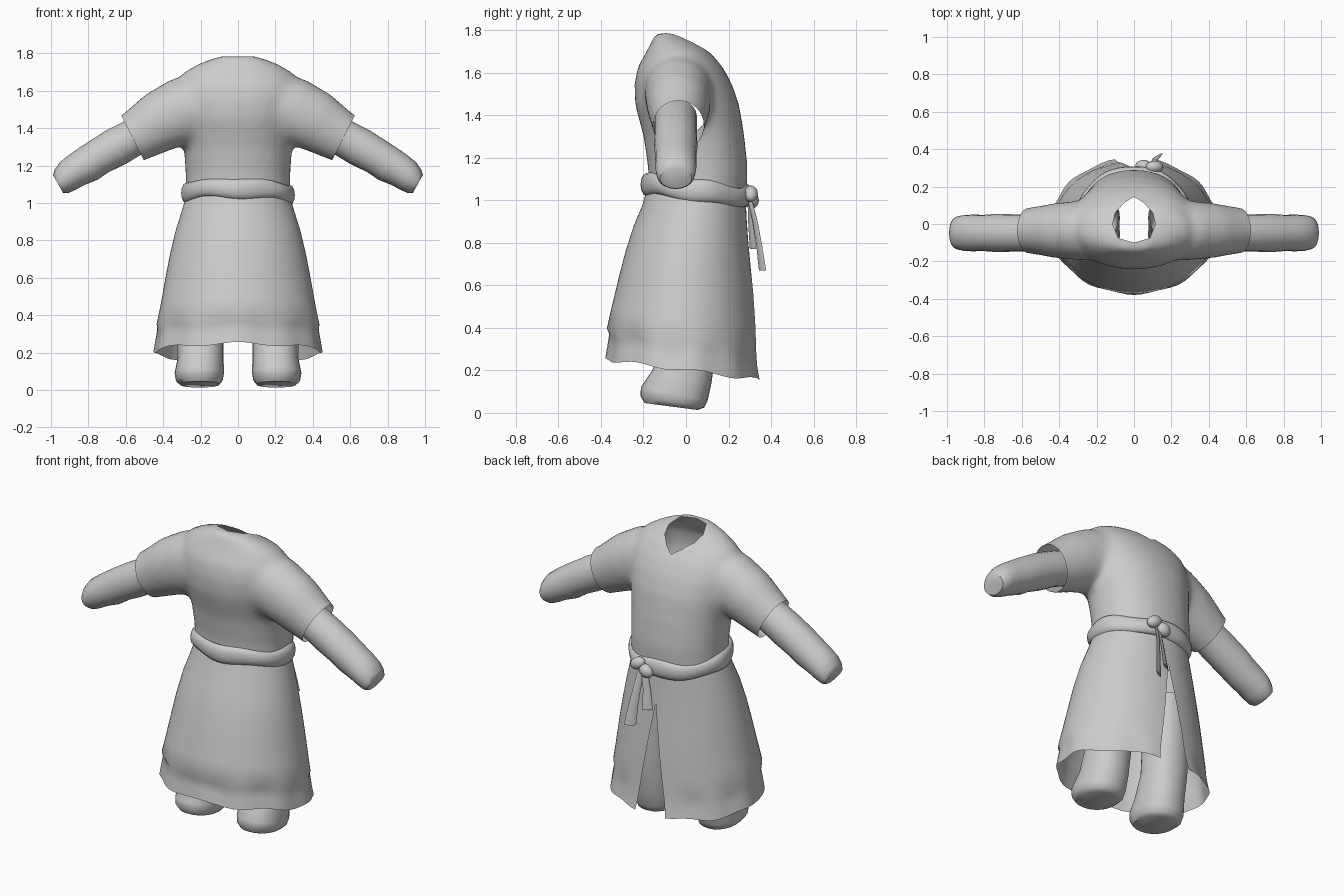
import bpy, bmesh, math
from mathutils import Vector as V

if "Cube" in bpy.data.objects:
    bpy.data.objects.remove(bpy.data.objects["Cube"])

cloth = bpy.data.materials.new("grey_cloth")
cloth.diffuse_color = (0.6, 0.6, 0.6, 1)
cloth.use_nodes = True
cloth.node_tree.nodes["Principled BSDF"].inputs["Base Color"].default_value = cloth.diffuse_color
X, Y, Z = V((1, 0, 0)), V((0, 1, 0)), V((0, 0, 1))


def ring(c, u, v, hu, hv, n=32, p=1.0):
    """Rounded ring around c; p below 1 makes it squarer."""
    out = []
    for i in range(n):
        a = 2 * math.pi * i / n
        f = lambda t: math.copysign(abs(t) ** p, t)
        out.append(V(c) + u * hu * f(math.cos(a)) + v * hv * f(math.sin(a)))
    return out


def add_loft(bm, rings, start=True, end=True, closed=True, loop=False):
    vs = [[bm.verts.new(p) for p in r] for r in rings]
    n = len(vs[0])
    pairs = list(zip(vs, vs[1:])) + ([(vs[-1], vs[0])] if loop else [])
    for a, b in pairs:
        for i in range(n if closed else n - 1):
            j = (i + 1) % n
            bm.faces.new((a[i], a[j], b[j], b[i]))
    if start and not loop:
        bm.faces.new(vs[0][::-1])
    if end and not loop:
        bm.faces.new(vs[-1])


def finish(name, bm, angle=50, recalc=True):
    if recalc:
        bmesh.ops.recalc_face_normals(bm, faces=bm.faces[:])
    me = bpy.data.meshes.new(name)
    bm.to_mesh(me)
    bm.free()
    me.materials.append(cloth)
    ob = bpy.data.objects.new(name, me)
    bpy.context.collection.objects.link(ob)
    bpy.ops.object.select_all(action='DESELECT')
    ob.select_set(True)
    bpy.context.view_layer.objects.active = ob
    bpy.ops.object.shade_smooth_by_angle(angle=math.radians(angle))
    return ob


# Tunic top: torso and short sleeves fused into one smooth surface
bm = bmesh.new()
torso = [(0.97, .28, -.175, .285), (1.15, .28, -.178, .29), (1.3, .29, -.20, .275),
         (1.45, .32, -.24, .25), (1.55, .335, -.243, .215), (1.63, .33, -.225, .17),
         (1.70, .29, -.185, .11), (1.75, .20, -.16, .03), (1.785, .10, -.145, -.04)]
add_loft(bm, [ring((0, (f + b) / 2, z), X, Y, hx, (b - f) / 2, p=.92) for z, hx, f, b in torso])
for s in (1, -1):
    out, up = V((s * .89, 0, -.45)), V((s * .45, 0, .89))
    sleeve = [(.16, 1.53, .18, .16), (.28, 1.495, .185, .16), (.42, 1.435, .165, .147),
              (.56, 1.35, .137, .122), (.62, 1.32, .13, .115)]
    add_loft(bm, [ring((s * x, -.035, z), Y, up, hy, hz) for x, z, hz, hy in sleeve])
tmp = finish("tunic_draft", bm)
m = tmp.modifiers.new("fuse", 'REMESH')
m.mode, m.voxel_size = 'VOXEL', 0.022
m = tmp.modifiers.new("soften", 'SMOOTH')
m.factor, m.iterations = 0.5, 8
bm = bmesh.new()
bm.from_mesh(tmp.evaluated_get(bpy.context.evaluated_depsgraph_get()).to_mesh())
bpy.data.objects.remove(tmp)


def slice_at(co, no, outer=False):
    bmesh.ops.bisect_plane(bm, geom=bm.verts[:] + bm.edges[:] + bm.faces[:], dist=1e-5,
                           plane_co=co, plane_no=no, clear_outer=outer)


# Open the waist and the cuffs, then cut the pointed neck hole
slice_at((0, 0, 1.02), (0, -.12, -1), True)
for s in (1, -1):
    slice_at((s * .565, 0, 1.35), (s * .89, 0, -.45), True)
half = [(0, .145), (.05, .115), (.1, .06), (.115, 0), (.085, -.075), (0, -.1)]
neck = [V((x, y, 0)) for x, y in half] + [V((-x, y, 0)) for x, y in half[-2:0:-1]]
planes = []
for a, b in zip(neck, neck[1:] + neck[:1]):
    no = (b - a).cross(Z)
    no *= -1 if no.dot(a) < 0 else 1
    planes.append((a, no))
    slice_at(a, no)
hole = [f for f in bm.faces if f.calc_center_median().z > 1.4
        and all((f.calc_center_median() - a).dot(n) < 0 for a, n in planes)]
bmesh.ops.delete(bm, geom=hole, context='FACES')
finish("tunic_top", bm, 60, False)

# Skirt: flared shell with a slit at the back and a rippled hem
bm = bmesh.new()
rows = [(1.05, .275, -.178, .28), (.95, .305, -.205, .285), (.85, .335, -.245, .292),
        (.72, .365, -.285, .305), (.6, .388, -.315, .318), (.45, .415, -.35, .33),
        (.35, .435, -.372, .335), (.315, .43, -.357, .335), (.26, .44, -.365, .34),
        (.2, .45, -.375, .352)]
rings = []
for z, hx, f, b in rows:
    gap = math.asin(max(0, (.85 - z) / .65 * .10) / hx)
    ripple = .012 if z < .33 else 0
    r = []
    for i in range(65):
        a = math.pi / 2 + gap + (2 * math.pi - 2 * gap) * i / 64
        k = 1 + ripple * math.sin(a * 11)
        y = (f + b) / 2 + (b - f) / 2 * math.sin(a) * k
        r.append(V((hx * math.cos(a) * k, y, z - .13 * y + ripple * .7 * math.sin(a * 7))))
    rings.append(r)
add_loft(bm, rings, False, False, closed=False)
bmesh.ops.remove_doubles(bm, verts=bm.verts[:], dist=1e-4)
finish("skirt", bm, 60)

# Belt: tilted, slightly uneven cloth roll
bm = bmesh.new()
rings = []
for i in range(48):
    a = 2 * math.pi * i / 48
    d = V((math.cos(a), math.sin(a), 0))
    c = V((.278 * d.x, .05 + .235 * d.y, 0))
    c.z = 1.055 - .13 * c.y - .02 * c.x + .006 * math.sin(5 * a)
    rings.append(ring(c, d, Z, .026 + .003 * math.sin(7 * a), .05 + .005 * math.sin(4 * a + 1), 12))
add_loft(bm, rings, loop=True)
finish("belt", bm)

# Knot: two crossing lobes on the back of the belt
for name, c, r, tilt in (("knot_upper", (.11, .305, 1.03), (.05, .033, .035), .5),
                         ("knot_lower", (.05, .31, 1.0), (.045, .033, .038), -.5)):
    bm = bmesh.new()
    bmesh.ops.create_uvsphere(bm, u_segments=16, v_segments=10, radius=1)
    bmesh.ops.scale(bm, vec=r, verts=bm.verts)
    ob = finish(name, bm)
    ob.location, ob.rotation_euler = c, (0, tilt, 0)

# Hanging belt ends: flat widening strips
for name, pts in (("long_tie", [(.09, .30, 1.0, .018), (.10, .325, .9, .022),
                                (.115, .345, .78, .028), (.125, .36, .67, .034)]),
                  ("short_tie", [(.07, .30, .99, .018), (.05, .305, .88, .022), (.04, .315, .77, .03)])):
    bm = bmesh.new()
    u = V((.85, .5, 0))
    add_loft(bm, [ring((x, y, z), u, V((-.5, .85, 0)), w, .007, 8) for x, y, z, w in pts])
    finish(name, bm)

for s, side in ((1, "right"), (-1, "left")):
    # Arm wrapping, ending in a blunt closed cuff
    out, up = V((s * .87, 0, -.49)), V((s * .49, 0, .87))
    arm = [(.47, 1.39, .10, .10), (.56, 1.35, .10, .10), (.65, 1.30, .104, .10),
           (.74, 1.25, .098, .102), (.80, 1.21, .099, .097), (.865, 1.175, .09, .098),
           (.91, 1.145, .085, .096), (.945, 1.115, .072, .088), (.962, 1.102, .054, .075)]
    bm = bmesh.new()
    add_loft(bm, [ring((s * x, -.048, z), Y, up, hy, hz, 20) for x, z, hz, hy in arm], start=False)
    finish(side + "_arm", bm)

    # Leg and blunt foot, leaning back towards the hip
    leg = [(.205, -.07, .03, .105, .125, -.13), (.207, -.064, .052, .125, .15, -.18),
           (.207, -.055, .09, .132, .157, -.2), (.20, -.02, .17, .123, .14, -.2),
           (.20, .015, .3, .122, .125, -.12), (.20, .03, .5, .125, .125, 0),
           (.20, .04, .75, .115, .12, 0)]
    bm = bmesh.new()
    add_loft(bm, [ring((s * x, y, z), X, V((0, 1, k)), hx, hy, 24, .9)
                  for x, y, z, hx, hy, k in leg], end=False)
    finish(side + "_leg", bm)
